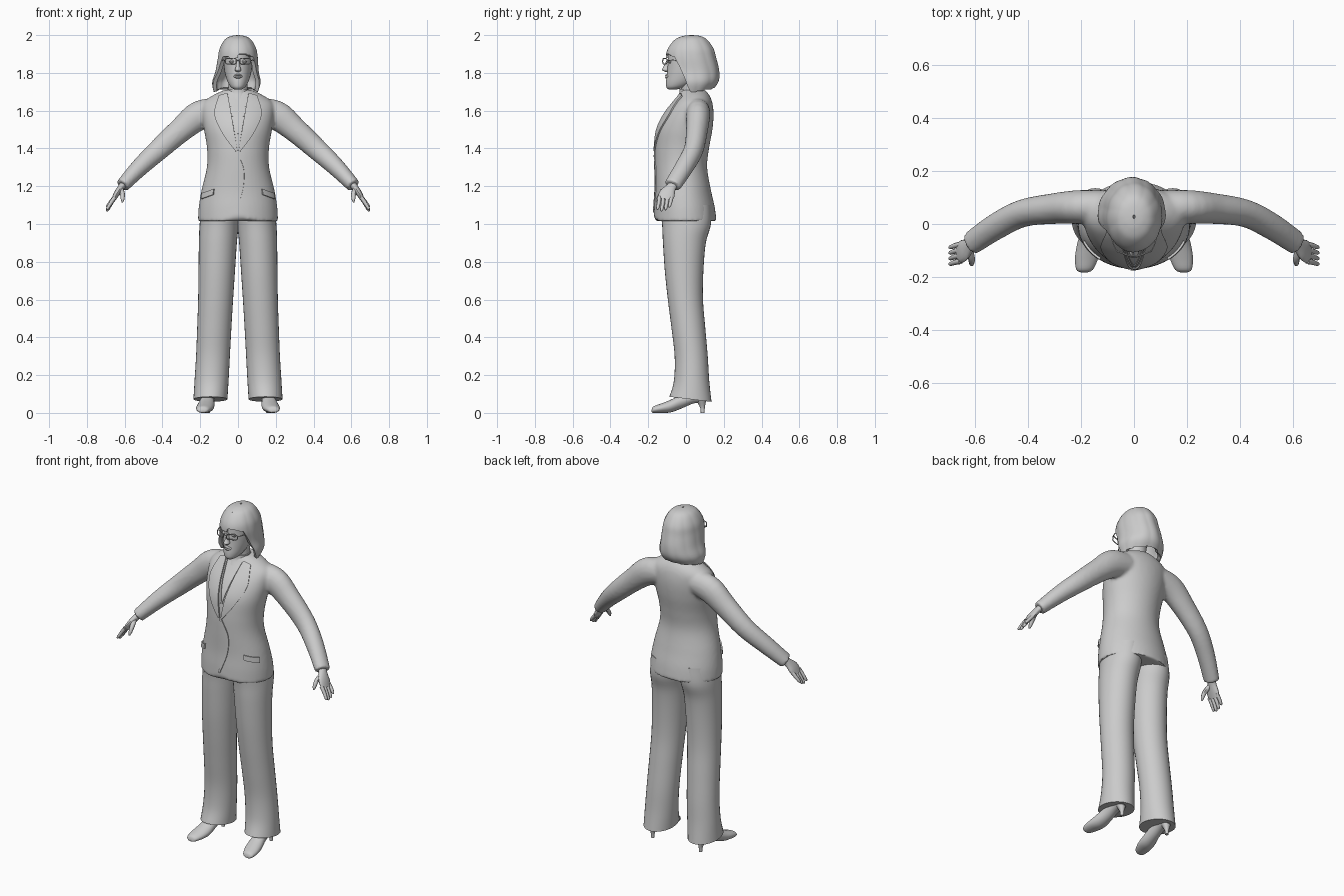
import bpy, bmesh, math
from mathutils import Vector
from mathutils.bvhtree import BVHTree

if "Cube" in bpy.data.objects:
    bpy.data.objects.remove(bpy.data.objects["Cube"])

grey = bpy.data.materials.new("plain grey")
grey.use_nodes = True
grey.diffuse_color = (0.6, 0.6, 0.6, 1)
grey.node_tree.nodes["Principled BSDF"].inputs["Base Color"].default_value = (0.6, 0.6, 0.6, 1)


def smooth(keys, k=5):
    """Catmull-Rom interpolation of equal-length tuples."""
    out = []
    for i in range(len(keys) - 1):
        p0, p1, p2, p3 = (keys[max(0, min(len(keys) - 1, i + d))] for d in (-1, 0, 1, 2))
        for j in range(k):
            t = j / k
            out.append(tuple(b + 0.5 * t * (c - a + t * (2*a - 5*b + 4*c - d + t * (3*(b - c) + d - a)))
                             for a, b, c, d in zip(p0, p1, p2, p3)))
    return out + [tuple(keys[-1])]


def skin(bm, rings, closed=True, side=1):
    """Join rows of points into a surface, capped when the rows are closed."""
    rows = [[bm.verts.new((p[0] * side, p[1], p[2])) for p in r] for r in rings]
    n = len(rows[0])
    for a, b in zip(rows, rows[1:]):
        for i in range(n if closed else n - 1):
            j = (i + 1) % n
            bm.faces.new((a[i], a[j], b[j], b[i]))
    if closed:
        bm.faces.new(rows[0])
        bm.faces.new(rows[-1])


def section_rings(keys, axis="z", n=32, k=5):
    """Keys: position, min and max across, min and max of the other axis, tilt."""
    rings = []
    for t, a0, a1, b0, b1, tilt in smooth([q if len(q) == 6 else (*q, 0) for q in keys], k):
        ring = []
        for i in range(n):
            u = math.tau * i / n
            a = (a0 + a1) / 2 + (a1 - a0) / 2 * math.cos(u)
            b = (b0 + b1) / 2 + (b1 - b0) / 2 * math.sin(u)
            ring.append((a, b, t + tilt * b) if axis == "z" else (a, t, b))
        rings.append(ring)
    return rings


def tube_rings(keys, ref=(0, 1, 0), n=12, k=4):
    """Keys: x, y, z, radius along ref, radius across it."""
    pts = smooth(keys, k)
    rings = []
    for i, p in enumerate(pts):
        c = Vector(p[:3])
        t = (Vector(pts[min(i + 1, len(pts) - 1)][:3]) - Vector(pts[max(i - 1, 0)][:3])).normalized()
        w = Vector(ref)
        w = (w - t * w.dot(t)).normalized()
        v = t.cross(w)
        rings.append([c + w * p[3] * math.cos(math.tau * j / n) + v * p[4] * math.sin(math.tau * j / n)
                      for j in range(n)])
    return rings


def make(name, bm, mods=()):
    """Create the object, bake its modifiers and smooth it by angle."""
    bmesh.ops.recalc_face_normals(bm, faces=bm.faces)
    mesh = bpy.data.meshes.new(name)
    bm.to_mesh(mesh)
    bm.free()
    obj = bpy.data.objects.new(name, mesh)
    bpy.context.collection.objects.link(obj)
    for kind, props in mods:
        m = obj.modifiers.new(kind.title(), kind)
        for key, val in props.items():
            setattr(m, key, val)
    if mods:
        dg = bpy.context.evaluated_depsgraph_get()
        obj.data = bpy.data.meshes.new_from_object(obj.evaluated_get(dg))
        obj.modifiers.clear()
    obj.data.materials.clear()
    obj.data.materials.append(grey)
    bpy.ops.object.select_all(action="DESELECT")
    obj.select_set(True)
    bpy.context.view_layer.objects.active = obj
    bpy.ops.object.shade_smooth_by_angle(angle=math.radians(45))
    return obj


def solid(name, *parts, sides=(1,), mods=()):
    bm = bmesh.new()
    for rings in parts:
        for s in sides:
            skin(bm, rings, True, s)
    return make(name, bm, mods)


def pair(name, *parts):
    for label, s in (("left", 1), ("right", -1)):
        solid(label + "_" + name, *parts, sides=(s,))


# Jacket: body and sleeves fused into one smooth surface
def sym(z, w, front, back, tilt=0):
    return (z, -w, w, front, back, tilt)


body = section_rings([sym(1.015, .212, -.17, .162), sym(1.09, .208, -.168, .152), sym(1.18, .193, -.163, .132),
                      sym(1.3, .165, -.165, .112), sym(1.4, .164, -.164, .122), sym(1.5, .18, -.152, .14),
                      sym(1.58, .19, -.115, .146), sym(1.64, .185, -.07, .14), sym(1.68, .135, -.04, .125),
                      sym(1.71, .072, -.025, .1)], n=48)
for p_ring in body[:3]:  # notch where the front edges meet
    for i, (x, y, z) in enumerate(p_ring):
        if y < 0 and abs(x) < .06:
            p_ring[i] = (x, y, z + .035 * (1 - abs(x) / .06))
sleeve = tube_rings([(.08, .065, 1.60, .06, .065), (.2, .064, 1.577, .064, .078), (.3, .058, 1.5, .058, .066),
                     (.42, .04, 1.393, .052, .057), (.52, -.01, 1.3, .05, .048), (.612, -.072, 1.203, .046, .037)], n=24)
bm = bmesh.new()
skin(bm, body)
for s in (1, -1):
    skin(bm, sleeve, True, s)
jacket = make("jacket", bm, [("REMESH", dict(mode="VOXEL", voxel_size=.009)),
                             ("SMOOTH", dict(factor=.5, iterations=6))])
surface = BVHTree.FromPolygons([v.co for v in jacket.data.vertices], [p.vertices for p in jacket.data.polygons])


# Cloth details laid on the jacket front
def strip(name, inner, outer, thick=.008, side=1, cols=6):
    rows = []
    for a, b in zip(smooth(inner, 8), smooth(outer, 8)):
        row = []
        for i in range(cols + 1):
            x, z = (p + (q - p) * i / cols for p, q in zip(a, b))
            hit, normal, _, _ = surface.ray_cast(Vector((x * side, -1, z)), Vector((0, 1, 0)))
            if hit is None:
                hit, normal, _, _ = surface.find_nearest(Vector((x * side, -.1, z)))
            row.append(hit + normal * thick * .5)
        rows.append(row)
    bm = bmesh.new()
    skin(bm, rows, False)
    make(name, bm, [("SOLIDIFY", dict(thickness=thick, offset=0))])


for label, s in (("left", 1), ("right", -1)):
    strip(label + "_lapel", [(.055, 1.69), (.035, 1.58), (.018, 1.48), (.004, 1.39)],
          [(.1, 1.675), (.122, 1.58), (.08, 1.48), (.012, 1.385)], side=s)
    strip(label + "_neckline", [(.045, 1.69), (.025, 1.59), (0, 1.48)],
          [(.053, 1.69), (.032, 1.59), (.006, 1.47)], .005, s, 2)
    strip(label + "_pocket_flap", [(.125, 1.185), (.185, 1.163)], [(.128, 1.155), (.188, 1.133)], .008, s)
strip("jacket_front_edge", [(.004, 1.39), (.047, 1.29), (.042, 1.18), (.0, 1.06)],
      [(-.01, 1.39), (.03, 1.29), (.025, 1.18), (-.012, 1.06)], .006)

# Trousers
pair("trouser_leg", section_rings([
    (1.1, -.01, .19, -.14, .13), (1.0, -.004, .203, -.127, .132), (.9, .006, .207, -.122, .105),
    (.75, .016, .209, -.112, .092), (.6, .026, .211, -.096, .09), (.45, .035, .216, -.077, .102),
    (.3, .043, .222, -.06, .115), (.17, .05, .23, -.064, .123), (.075, .056, .236, -.088, .135, -.12)]))

# Shoes with slim heels
upper = section_rings([(-.182, .175, .2, .004, .016), (-.172, .155, .217, 0, .034), (-.13, .135, .222, 0, .05),
                       (-.08, .125, .215, .003, .07), (-.02, .125, .2, .025, .1), (.04, .125, .195, .05, .12),
                       (.09, .128, .19, .055, .125), (.108, .145, .175, .06, .115)], "y", 20, 4)
heel = section_rings([(0, .149, .169, .078, .098), (.03, .147, .171, .074, .1), (.07, .13, .188, .05, .108)], n=12)
pair("shoe", upper, heel)

# Hands
palm = tube_rings([(.595, -.055, 1.222, .026, .02), (.618, -.078, 1.195, .027, .018),
                   (.642, -.1, 1.16, .042, .016), (.66, -.11, 1.128, .038, .011)], n=16)
fingers = []
for i in range(4):
    y = -.14 + .021 * i
    drop = (.058, .066, .06, .045)[i]
    fingers.append(tube_rings([(.652, y, 1.142, .011, .011), (.672, y - .004, 1.142 - drop * .5, .01, .01),
                               (.69, y - .01, 1.142 - drop, .008, .008),
                               (.696, y - .012, 1.134 - drop, .003, .003)], n=8))
thumb = tube_rings([(.62, -.095, 1.185, .014, .014), (.612, -.128, 1.16, .013, .013),
                    (.611, -.148, 1.132, .01, .01), (.612, -.155, 1.115, .004, .004)], (1, 0, 0), 8)
pair("hand", palm, thumb, *fingers)

# Neck, blouse collar and head
solid("neck", section_rings([sym(1.64, .06, -.03, .09), sym(1.7, .052, -.025, .075), sym(1.8, .05, -.03, .08)]))
solid("blouse_collar", section_rings([sym(1.66, .072, -.055, .1), sym(1.69, .06, -.037, .085),
                                      sym(1.715, .056, -.033, .08)]))
solid("head", section_rings([
    sym(1.712, .018, -.092, -.05), sym(1.725, .038, -.104, .0), sym(1.75, .054, -.106, .05),
    sym(1.785, .066, -.102, .09), sym(1.82, .073, -.099, .115), sym(1.87, .078, -.096, .13),
    sym(1.92, .078, -.09, .13), sym(1.96, .06, -.06, .11), sym(1.98, .025, -.01, .07)]))

# Face features
solid("nose", section_rings([sym(1.806, .009, -.112, -.085), sym(1.816, .017, -.127, -.085),
                             sym(1.835, .011, -.118, -.085), sym(1.872, .007, -.1, -.08)], n=16))
solid("lips", section_rings([sym(1.77, .008, -.106, -.09), sym(1.777, .02, -.111, -.085),
                             sym(1.783, .025, -.107, -.085), sym(1.788, .02, -.111, -.085),
                             sym(1.794, .008, -.105, -.09)], n=16, k=3))
eye = section_rings([(1.851, .026, .038, -.088, -.08), (1.86, .018, .047, -.095, -.075),
                     (1.868, .026, .038, -.088, -.08)], n=14)
pair("eye", eye)

# Glasses: rims, bridge and arms
rim = [(.038 + .027 * math.cos(u) * (1 + .25 * math.sin(2 * u) ** 2),
        -.112 + .012 * math.cos(u), 1.862 + .015 * math.sin(u) * (1 + .25 * math.sin(2 * u) ** 2), .0028, .0028)
       for u in (math.tau * i / 24 for i in range(25))]
arm = [(.066, -.1, 1.866, .0025, .0025), (.082, -.06, 1.867, .0025, .0025), (.084, .02, 1.862, .0025, .0025)]
pair("glasses_frame", tube_rings(rim, (.1, 1, .1), 6, 1), tube_rings(arm, (0, 0, 1), 6))
solid("glasses_bridge", tube_rings([(-.012, -.12, 1.866, .0025, .0025), (.012, -.12, 1.866, .0025, .0025)], n=6))

# Hair: a bob hanging from the crown, open around the face
profile = smooth([(2.0, .004, .02, .035), (1.994, .04, -.02, .08), (1.975, .07, -.06, .112), (1.93, .095, -.095, .143),
                  (1.88, .104, -.107, .157), (1.81, .112, -.1, .173), (1.75, .126, -.09, .168), (1.695, .114, -.06, .125)], 8)


def hair_point(u, t):
    a = abs(u)
    blend = max(0, min(1, (a - 1.6) / .75))
    blend = blend * blend * (3 - 2 * blend)
    bottom = 1.7 + .02 * math.cos(u) + blend * .205 + .02 * math.exp(-((u - 2.9) / .35) ** 2)
    # row position follows the profile from crown to this column's lower edge
    last = next((i for i, p in enumerate(profile) if p[0] <= bottom), len(profile) - 1)
    f = t * last
    i = min(int(f), len(profile) - 2)
    z, w, front, back = (p + (q - p) * (f - i) for p, q in zip(profile[i], profile[i + 1]))
    lock = 1 + .022 * abs(math.sin(u * 5.5 + 2 * t)) * min(1, t * 2)
    mid = (front + back) / 2
    x = w * math.sin(u) * lock - .012 * max(0, (1.88 - z) / .18)
    return (x, mid + (back - front) / 2 * math.cos(u) * (lock if a < 1.6 else 1), z)


bm = bmesh.new()
skin(bm, [[hair_point(math.pi * (2 * i / 96 - 1), j / 28) for i in range(97)] for j in range(29)], False)
bmesh.ops.remove_doubles(bm, verts=bm.verts, dist=.0003)
make("hair", bm, [("SOLIDIFY", dict(thickness=.02, offset=-1))])
